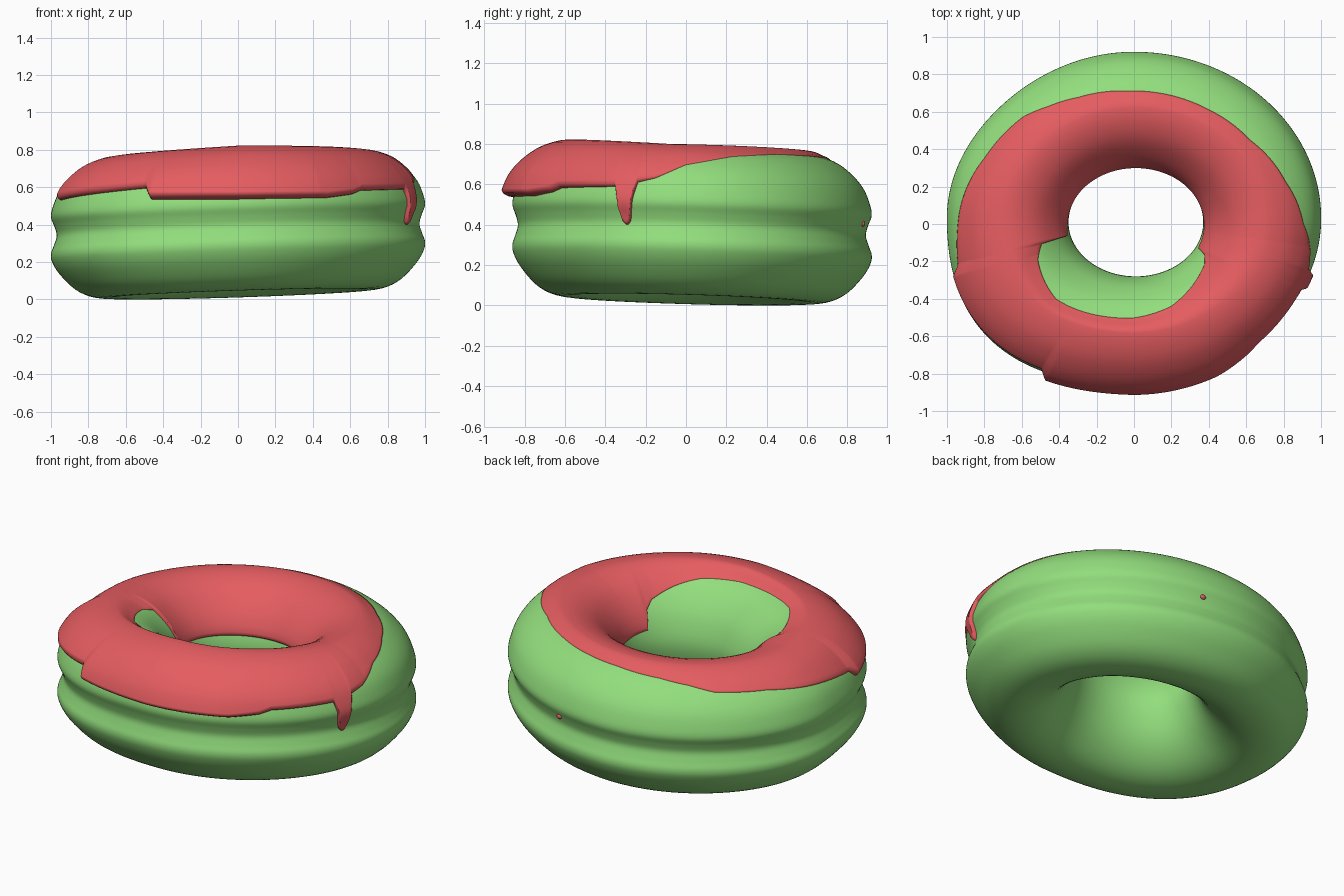
import bpy, bmesh, math
from mathutils import Vector

if "Cube" in bpy.data.objects:
    bpy.data.objects.remove(bpy.data.objects["Cube"])

# Ring cross-section: (0 = hole wall .. 1 = outer wall, height), from outer bulge over the top
PROFILE = [(1, .475), (.985, .53), (.935, .605), (.84, .675), (.7, .735), (.5, .765),
           (.3, .725), (.15, .64), (.05, .54), (0, .41), (.05, .27), (.15, .16),
           (.3, .075), (.47, .035), (.65, .04), (.8, .085), (.93, .17), (.99, .235),
           (1, .28), (.975, .325), (.953, .375), (.972, .425)]
N = len(PROFILE)


def profile(u):
    i = math.floor(u)
    f = u - i
    a, b, c, d = (PROFILE[(i + k) % N] for k in (-1, 0, 1, 2))
    return [.5 * (2 * q + (r - p) * f + (2 * p - 5 * q + 4 * r - s) * f * f
                  + (3 * q - p - 3 * r + s) * f ** 3) for p, q, r, s in zip(a, b, c, d)]


def surface(t, u):
    # slightly oval, slightly tilted ring, fuller at the front left
    s, z = profile(u)
    c, n = math.cos(t), math.sin(t)
    quarter = (0 if n > 0 else -.012) if c > 0 else (-.02 if n > 0 else .058)
    k = 1 + quarter * (2 * c * n) ** 2
    x = (.01 + .36 * c) * (1 - s) + k * c * s
    y = (.01 + .29 * n) * (1 - s) + (.03 + .89 * k * n) * s
    return Vector((x, y, z + .033 * x - .03 * y))


def normal(t, u):
    e = .02
    return (surface(t + e, u) - surface(t - e, u)).cross(
        surface(t, u + e) - surface(t, u - e)).normalized()


def lookup(table, deg):
    for (a, p), (b, q) in zip(table, table[1:]):
        if a <= deg <= b:
            return p + (q - p) * (deg - a) / (b - a)
    return table[-1][1]


def smooth(f):
    f = min(max(f, 0), 1)
    return f * f * (3 - 2 * f)


def material(name, rgb):
    m = bpy.data.materials.new(name)
    m.diffuse_color = (*rgb, 1)
    m.use_nodes = True
    m.node_tree.nodes["Principled BSDF"].inputs["Base Color"].default_value = m.diffuse_color
    return m


def grid_object(name, columns, closed, mat):
    bm = bmesh.new()
    cols = [[bm.verts.new(p) for p in col] for col in columns]
    rows = len(cols[0])
    for i in range(len(cols)):
        a, b = cols[i], cols[(i + 1) % len(cols)]
        for j in range(rows if closed else rows - 1):
            k = (j + 1) % rows
            bm.faces.new((a[j], b[j], b[k], a[k]))
    me = bpy.data.meshes.new(name)
    bm.to_mesh(me)
    bm.free()
    for p in me.polygons:
        p.use_smooth = True
    me.materials.append(mat)
    ob = bpy.data.objects.new(name, me)
    bpy.context.collection.objects.link(ob)
    return ob


green = material("green dough", (.29, .73, .205))
red = material("red icing", (.78, .108, .118))

# Dough ring
dough = grid_object("dough_ring",
                    [[surface(math.radians(i * 1.5), j / 4) for j in range(N * 4)]
                     for i in range(240)], True, green)

# Icing limits by direction in degrees: outer edge with drip, inner edge, edge thicknesses
OUTER = [(-180, 2.4), (-163, 1.9), (-160, 1.35), (-119, 1.8), (-116.5, .95), (-90, .7),
         (-62, .6), (-52, .9), (-48, 1.2), (-25.5, 1.3), (-24.6, .6), (-24, -.6),
         (-23, -1.9), (-21.8, -2.3), (-20.6, -1.9), (-19.8, -.4), (-19, .8), (-18, 1.6),
         (-12, 1.9), (-2, 2.9), (16, 3.7), (38, 4.2), (60, 4.25), (93, 4.2), (112, 4.0),
         (124, 3.7), (134, 3.3), (155, 3.1), (180, 2.4)]
INNER = [(-180, 8.4), (-166, 8.2), (-164, 6.3), (-155, 5.9), (-131, 5.45), (-92, 5.55),
         (-70, 5.85), (-54, 6.35), (-36, 6.95), (-30, 7.4), (-27, 8.3), (0, 8.4), (180, 8.4)]
OUTER_H = [(-180, .008), (-164, .012), (-160, .035), (-119, .038), (-116.5, .06),
           (-90, .065), (-65, .06), (-50, .036), (-30, .025), (-18, .022), (-10, .006),
           (0, .003), (155, .003), (180, .008)]
TOP_H = [(-180, .015), (-130, .028), (-90, .042), (-50, .028), (-10, .012), (20, .014),
         (90, .016), (180, .015)]
INNER_H = [(-180, .018), (-166, .014), (-158, .003), (-38, .003), (-25, .01), (20, .022),
           (160, .022), (180, .018)]


def icing_column(deg):
    t = math.radians(deg)
    uo, ui = lookup(OUTER, deg), lookup(INNER, deg)
    ho, ht, hi = (lookup(tab, deg) for tab in (OUTER_H, TOP_H, INNER_H))

    def thick(u):
        if u < 4.9:
            a = max(uo, .6)
            return ho + (ht - ho) * smooth((u - a) / (4.9 - a))
        return ht + (hi - ht) * smooth((u - 4.9) / (ui - 4.9))

    # rounded lip at each edge, fixed rows over the crest so edge detail stays local
    a, b = uo + .28, ui - .15
    h = thick(a)
    rows = [(uo, -.012), (uo, .4 * h), (uo + .1, .8 * h), (a, h)]
    knee = max(a, 1.8) + .2
    stops = ([a + (knee - a) * k / 12 for k in range(1, 13)]
             + [knee + (4.9 - knee) * k / 10 for k in range(1, 11)]
             + [4.9 + (b - 4.9) * k / 12 for k in range(1, 13)])
    rows += [(u, thick(u)) for u in stops]
    rows += [(ui - .06, .8 * hi), (ui, .4 * hi), (ui, -.012)]
    return [surface(t, u) + normal(t, u) * g for u, g in rows]


icing = grid_object("icing", [icing_column(-180 + i * .5) for i in range(720)], False, red)

# Tiny stray icing spot on the back
bpy.ops.mesh.primitive_uv_sphere_add(segments=16, ring_count=8, radius=.014,
                                     location=surface(math.radians(76), -1))
spot = bpy.context.object
spot.name = "icing_spot"
spot.scale = (1.3, .8, 1)
spot.data.materials.append(red)
bpy.ops.object.shade_smooth()

# Stand everything on the ground
low = min(v.co.z for v in dough.data.vertices)
for ob in (dough, icing, spot):
    ob.location.z -= low
